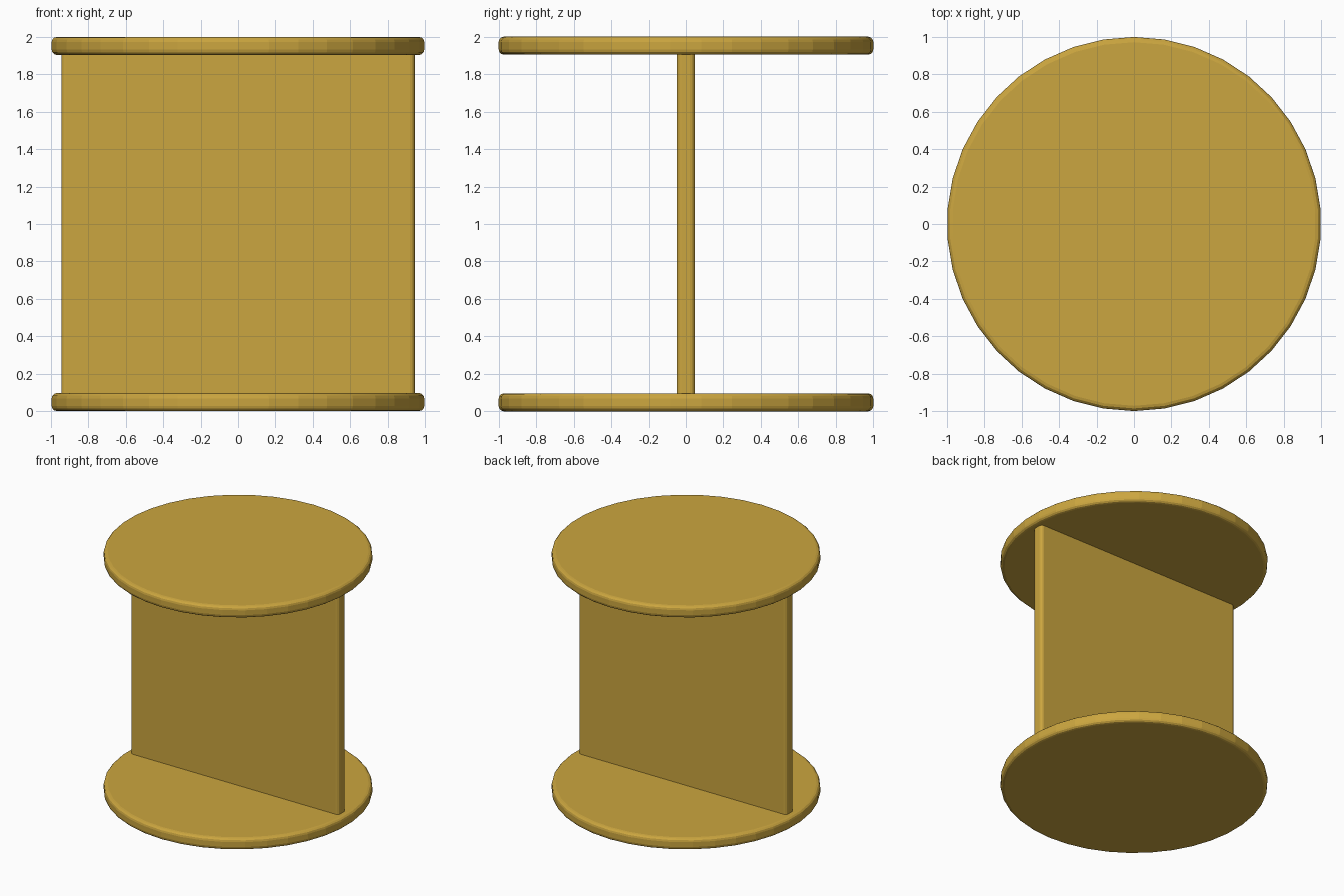
import bpy, bmesh, math
from mathutils import Matrix

if "Cube" in bpy.data.objects:
    bpy.data.objects.remove(bpy.data.objects["Cube"])

mat = bpy.data.materials.new("ochre")
mat.diffuse_color = (0.60, 0.38, 0.05, 1)
mat.use_nodes = True
mat.node_tree.nodes["Principled BSDF"].inputs["Base Color"].default_value = mat.diffuse_color


def finish(name, bm, loc, edges, width):
    bmesh.ops.bevel(bm, geom=edges, offset=width, segments=3, profile=0.5,
                    affect='EDGES', clamp_overlap=True)
    me = bpy.data.meshes.new(name)
    bm.to_mesh(me)
    bm.free()
    ob = bpy.data.objects.new(name, me)
    ob.location = loc
    me.materials.append(mat)
    bpy.context.collection.objects.link(ob)
    return ob


def disc(name, z):
    # round plate with softened rims
    bm = bmesh.new()
    n = 38
    bmesh.ops.create_cone(bm, cap_ends=True, segments=n, radius1=1, radius2=1, depth=0.096)
    rims = [e for e in bm.edges if abs(e.verts[0].co.z - e.verts[1].co.z) < 1e-4]
    return finish(name, bm, (0, 0, z), rims, 0.028)


def panel(name):
    # upright board with softened vertical edges
    bm = bmesh.new()
    bmesh.ops.create_cube(bm, size=1, matrix=Matrix.Diagonal((1.89, 0.095, 1.83, 1)))
    uprights = [e for e in bm.edges if abs(e.verts[0].co.z - e.verts[1].co.z) > 1]
    return finish(name, bm, (0, 0, 1), uprights, 0.025)


parts = [disc("base_plate", 0.048), disc("table_top", 1.952), panel("upright_panel")]

# smooth shading with sharp rims
for ob in parts:
    ob.select_set(True)
bpy.context.view_layer.objects.active = parts[0]
bpy.ops.object.shade_smooth_by_angle(angle=math.radians(8))
